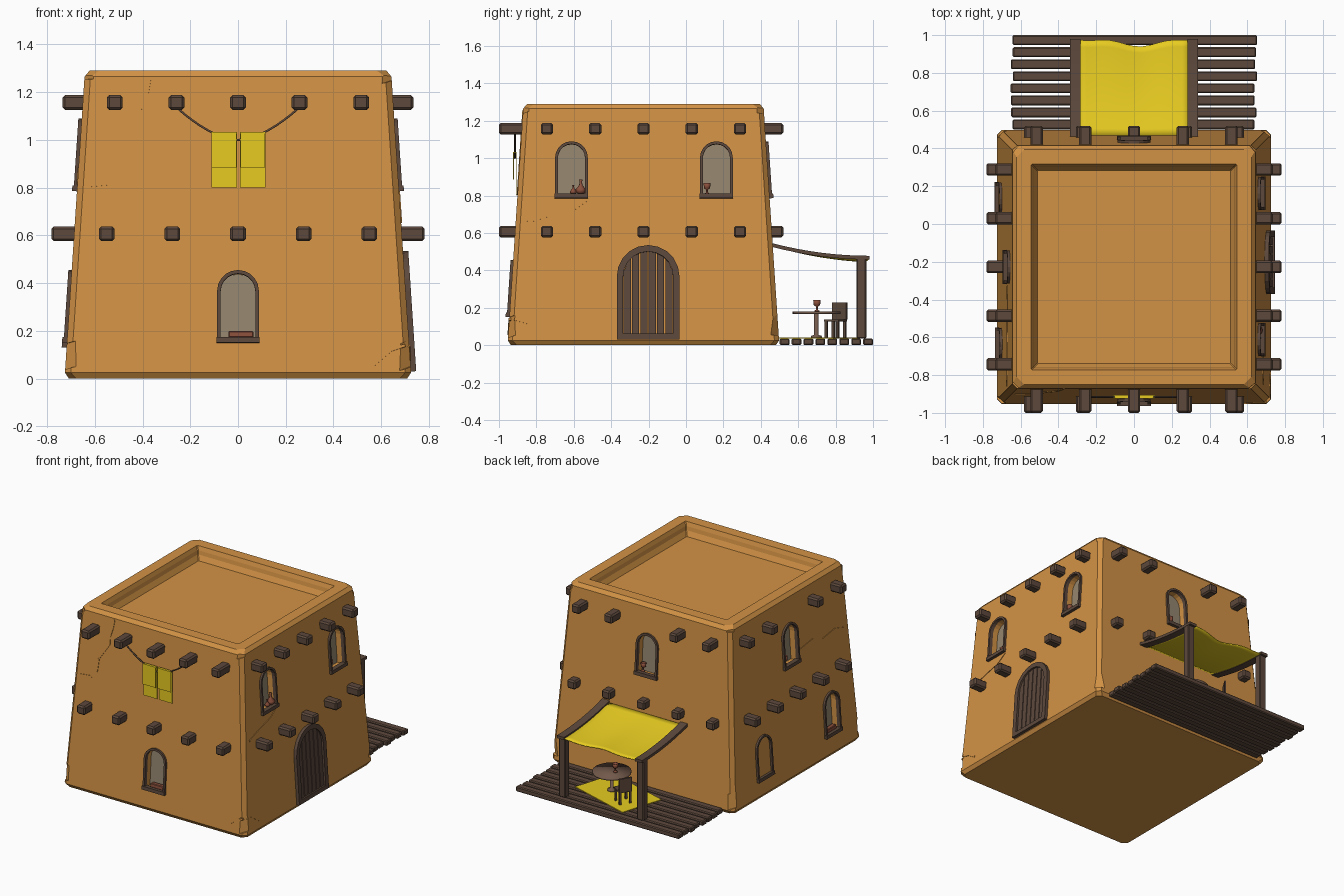
import bpy, bmesh, math, random
from mathutils import Matrix, Vector

if "Cube" in bpy.data.objects:
    bpy.data.objects.remove(bpy.data.objects["Cube"])

random.seed(4)
T, R = Matrix.Translation, Matrix.Rotation
CY = -0.2275          # centre of the house in y
SLOPE = 0.066         # inward lean of the walls


def mat(name, col):
    m = bpy.data.materials.new(name)
    m.diffuse_color = (*col, 1)
    m.use_nodes = True
    m.node_tree.nodes["Principled BSDF"].inputs["Base Color"].default_value = m.diffuse_color
    return m


CLAY = mat("clay", (.65, .29, .06))
WOOD = mat("dark_wood", (.107, .065, .045))
TABLE = mat("table_wood", (.17, .10, .07))
CLOTH = mat("yellow_cloth", (.80, .60, .015))
PANE = mat("pane", (.30, .24, .16))
POT = mat("terracotta", (.26, .08, .045))


def finish(name, bm, m, M=Matrix(), smooth=False):
    bmesh.ops.transform(bm, matrix=M, verts=bm.verts)
    bmesh.ops.recalc_face_normals(bm, faces=bm.faces)
    me = bpy.data.meshes.new(name)
    bm.to_mesh(me)
    bm.free()
    me.materials.append(m)
    ob = bpy.data.objects.new(name, me)
    bpy.context.collection.objects.link(ob)
    for p in me.polygons:
        p.use_smooth = smooth
    return ob


def box(name, size, loc, m, M=Matrix(), bevel=0):
    bm = bmesh.new()
    bmesh.ops.create_cube(bm, size=1, matrix=T(loc) @ Matrix.Diagonal((*size, 1)))
    if bevel:
        bmesh.ops.bevel(bm, geom=bm.edges[:], offset=bevel, segments=1, affect='EDGES')
    return finish(name, bm, m, M)


def add_prism(bm, pts, y0, y1, hole=None, M=Matrix()):
    """xz outline (with optional matching hole) extruded along y"""
    def ring(ps, y):
        return [bm.verts.new(M @ Vector((x, y, z))) for x, z in ps]
    a, b = ring(pts, y0), ring(pts, y1)
    n = len(pts)
    quads = [(a, b)]
    if hole:
        c, d = ring(hole, y0), ring(hole, y1)
        quads += [(b, d), (d, c), (c, a)]
    else:
        bm.faces.new(a)
        bm.faces.new(b[::-1])
    for p, q in quads:
        for i in range(n):
            j = (i + 1) % n
            bm.faces.new((p[i], p[j], q[j], q[i]))


def prism(name, pts, y0, y1, m, M=Matrix(), hole=None):
    bm = bmesh.new()
    add_prism(bm, pts, y0, y1, hole)
    return finish(name, bm, m, M)


def lathe(name, prof, m, M, n=12):
    bm = bmesh.new()
    rings = [[bm.verts.new((r * math.cos(k * math.tau / n), r * math.sin(k * math.tau / n), z))
              for k in range(n)] for r, z in prof]
    for a, b in zip(rings, rings[1:]):
        for i in range(n):
            bm.faces.new((a[i], a[(i + 1) % n], b[(i + 1) % n], b[i]))
    bm.faces.new(rings[0])
    bm.faces.new(rings[-1])
    return finish(name, bm, m, M, True)


def arch(w, h, inset=0, sill=0, n=10):
    r = w / 2 - inset
    pts = [(-r, sill), (r, sill)]
    return pts + [(r * math.cos(math.pi * i / n), h - w / 2 + r * math.sin(math.pi * i / n)) for i in range(n + 1)]


def half(z):
    return .725 - SLOPE * (z - .025)


def side(s):          # 0 front, 1 right, 2 back, 3 left
    return T((0, CY, 0)) @ R(s * math.pi / 2, 4, 'Z')


def wall(s, u, z):    # local frame lying on the wall, -y outward
    return side(s) @ T((u, -half(z), z)) @ R(-SLOPE, 4, 'X')


# house body: stacked chamfered squares, ending in the sunken roof
bm = bmesh.new()
rings = []
for h, c, z in [(.708, .03, 0), (.725, .025, .025), (.643, .025, 1.265), (.622, .04, 1.29),
                (.545, .005, 1.29), (.535, .005, 1.262), (.53, .005, 1.235), (.512, .005, 1.20)]:
    k = h - c
    rings.append([bm.verts.new((x, y + CY, z)) for x, y in
                  [(k, -h), (h, -k), (h, k), (k, h), (-k, h), (-h, k), (-h, -k), (-k, -h)]])
for a, b in zip(rings, rings[1:]):
    for i in range(8):
        bm.faces.new((a[i], a[(i + 1) % 8], b[(i + 1) % 8], b[i]))
bm.faces.new(rings[0])
bm.faces.new(rings[-1])
house = finish("house_body", bm, CLAY)

# windows: side, u, z, has a niche
WINDOWS = [(0, 0, .15, 1), (1, -.385, .785, 1), (1, .39, .785, 1), (2, 0, .785, 1),
           (3, 0, .785, 1), (3, .41, .15, 1), (3, -.36, .13, 0)]
W, H = .175, .305
cut = bmesh.new()
for s, u, z, niche in WINDOWS:
    M = wall(s, u, z)
    if niche:
        add_prism(cut, arch(W, H, .012, .012), -.05, .06, M=M)
        prism("window_pane", arch(W, H, .013, .013), .053, .058, PANE, M)
    prism("window_frame", arch(W, H), -.014, .012, WOOD, M, arch(W, H, .015, .02))
    box("window_sill", (W + .004, .035, .024), (0, -.003, .012), WOOD, M)

# chipped corners, cut together with the niches
for s in range(4):
    for z, d, hgt in ((.10, .022, .13), (1.275, .02, .07)):
        h = half(z) - d
        M = side(s) @ T((h, -h, z)) @ R(math.pi / 4 + random.uniform(-.15, .15), 4, 'Z') \
            @ R(random.uniform(-.2, .2), 4, 'Y')
        M = M @ T((0, -.1, 0)) @ R(random.uniform(-.12, .12), 4, 'X')
        q = hgt / 2
        add_prism(cut, [(-.1, -q), (.1, -q * .6), (.1, q), (-.1, q * .7)], -.1, .095, M=M)
cutter = finish("cutter", cut, CLAY)
cutter.hide_render = True
mod = house.modifiers.new("cut", 'BOOLEAN')
mod.operation, mod.solver, mod.object = 'DIFFERENCE', 'EXACT', cutter
bpy.context.view_layer.objects.active = house
bpy.ops.object.modifier_apply(modifier="cut")
bpy.data.objects.remove(cutter)

# plaster cracks as thin raised ribbons
CRACKS = [(0, [(-.37, 1.26), (-.38, 1.20), (-.40, 1.13), (-.40, 1.08), (-.48, .96), (-.49, .87), (-.53, .82), (-.63, .81)]),
          (1, [(-.62, .66), (-.49, .70), (-.37, .73), (-.30, .78)]),
          (3, [(.10, .86), (.25, .88), (.36, .84), (.50, .86), (.63, .82)]),
          (0, [(.57, .06), (.64, .12), (.70, .14)]), (1, [(-.69, .14), (-.62, .12), (-.56, .08)])]
for s, pts in CRACKS:
    for (a, b), (c, d) in zip(pts, pts[1:]):
        t = .012
        nrm = Vector((b - d, c - a)).normalized() * t / 2
        M = wall(s, 0, 0)
        prism("plaster_crack", [(a + nrm.x, b + nrm.y), (c + nrm.x, d + nrm.y),
                                (c - nrm.x, d - nrm.y), (a - nrm.x, b - nrm.y)], -.004, .01, CLAY, M)

# roof and floor beams poking through the walls
for s in range(4):
    for z, upper in ((1.157, True), (.607, False)):
        tip = (.772, .735 if upper else .782, .7475, .735 if upper else .782)[s]
        for i in range(-2, 3):
            if upper and s in (2, 3) and i == 0:
                continue
            u = i * (.258 if upper or s % 2 else .275)
            start = half(z) - .06
            box("beam_end", (.066, tip - start, .062), (u, -(tip + start) / 2, z), WOOD, side(s), .01)

# arched plank door
M = wall(1, .025, .03)
DW, DH, rim = .335, .505, .034
prism("door_frame", arch(DW, DH), -.022, .012, WOOD, M, arch(DW, DH, rim, .03))
r = DW / 2 - rim
for i in range(6):
    x0, x1 = -r + i * r / 3 + .003, -r + (i + 1) * r / 3 - .003
    top = [(x, DH - DW / 2 + math.sqrt(max(0, r * r - x * x))) for x in (x1, (x0 + x1) / 2, x0)]
    prism("door_plank", [(x0, .02), (x1, .02)] + top, -.01, .01, WOOD, M)

# pottery in the windows
JAR = [(.012, 0), (.024, .012), (.025, .024), (.008, .045), (.006, .062), (.009, .072)]
CUP = [(.014, 0), (.014, .004), (.005, .01), (.005, .026), (.017, .034), (.02, .062), (.016, .062), (.012, .04)]
for s, u, z, prof, k in [(1, -.335, .808, JAR, 1.1), (1, -.375, .808, JAR, .7), (1, .34, .808, CUP, .95),
                         (2, -.04, .808, CUP, .95), (3, -.04, .808, CUP, .95)]:
    lathe("pottery", prof, POT, wall(s, u, z) @ T((0, .018, 0)) @ Matrix.Scale(k, 4))
for s, u in ((0, .012), (3, .41)):
    box("clay_trough", (.105, .035, .028), (0, .02, .036), POT, wall(s, u, .15), .004)

# washing line with two folded cloths
cu = bpy.data.curves.new("washing_line", 'CURVE')
cu.dimensions, cu.bevel_depth, cu.bevel_resolution = '3D', .005, 1
sp = cu.splines.new('POLY')
sp.points.add(16)
for i, p in enumerate(sp.points):
    x = -.25 + i * .5 / 16
    p.co = (x, -.915, 1.0 + .13 * (abs(x) / .25) ** 1.7, 1)
line = bpy.data.objects.new("washing_line", cu)
cu.materials.append(WOOD)
bpy.context.collection.objects.link(line)
for x in (-.058, .062):
    box("cloth_back", (.106, .004, .23), (x, -.908, .915), CLOTH)
    box("cloth_front", (.104, .004, .145), (x, -.922, .9575), CLOTH)
    box("cloth_fold", (.106, .018, .005), (x, -.915, 1.03), CLOTH)

# plank deck
for i in range(8):
    a, b = random.uniform(-.665, -.64), random.uniform(.635, .655)
    box("deck_plank", (b - a, .052, .036), ((a + b) / 2, .527 + i * .0638, .018), WOOD,
        bevel=.006)


# awning: posts, curved rails and sagging cloth
def sag(y):
    return .468 + .065 * (1 - (y - .47) / .51) ** 2


ys = [.46 + .52 * i / 8 for i in range(9)]
for x in (-.31, .31):
    box("awning_post", (.052, .052, .43), (x, .938, .25), WOOD, bevel=.006)
    prof = [(y, sag(y) - .01) for y in ys] + [(y, sag(y) + .01) for y in ys[::-1]]
    prism("awning_rail", prof, -.028, .028, WOOD, T((x, 0, 0)) @ R(math.pi / 2, 4, 'Z'))
bm = bmesh.new()
N = 14
grid = []
for i in range(N + 1):
    x = -.295 + .59 * i / N
    edge = .975 - .018 * (1 + math.sin(x * 16 + 1)) * math.cos(x * 5.3)
    row = []
    for j in range(N + 1):
        t = j / N
        y = .47 + (edge - .47) * t
        row.append(bm.verts.new((x, y, sag(y) - math.cos(x * 5.3) * t * (.012 + .008 * math.sin(x * 14)))))
    grid.append(row)
for i in range(N):
    for j in range(N):
        bm.faces.new((grid[i][j], grid[i + 1][j], grid[i + 1][j + 1], grid[i][j + 1]))
awning = finish("awning_cloth", bm, CLOTH, smooth=True)
awning.modifiers.new("thickness", 'SOLIDIFY').thickness = .006

# rug, table, goblet and chair on the deck
box("rug", (.50, .32, .005), (0, 0, 0), CLOTH, T((.04, .71, .0385)) @ R(math.radians(-17), 4, 'Z'))
M = T((.10, .697, 0))
lathe("table_top", [(.128, .168), (.128, .18)], TABLE, M, 20)
lathe("table_stem", [(.03, .04), (.028, .05), (.012, .055), (.012, .17)], TABLE, M)
lathe("goblet", CUP, POT, T((.07, .70, .18)))
M = T((-.06, .80, 0)) @ R(math.radians(58), 4, 'Z')
box("chair_seat", (.09, .09, .012), (0, 0, .132), WOOD, M)
box("chair_back", (.09, .012, .09), (0, .041, .182), WOOD, M)
for x in (-.036, .036):
    for y in (-.036, .036):
        box("chair_leg", (.014, .014, .09), (x, y, .084), WOOD, M)
